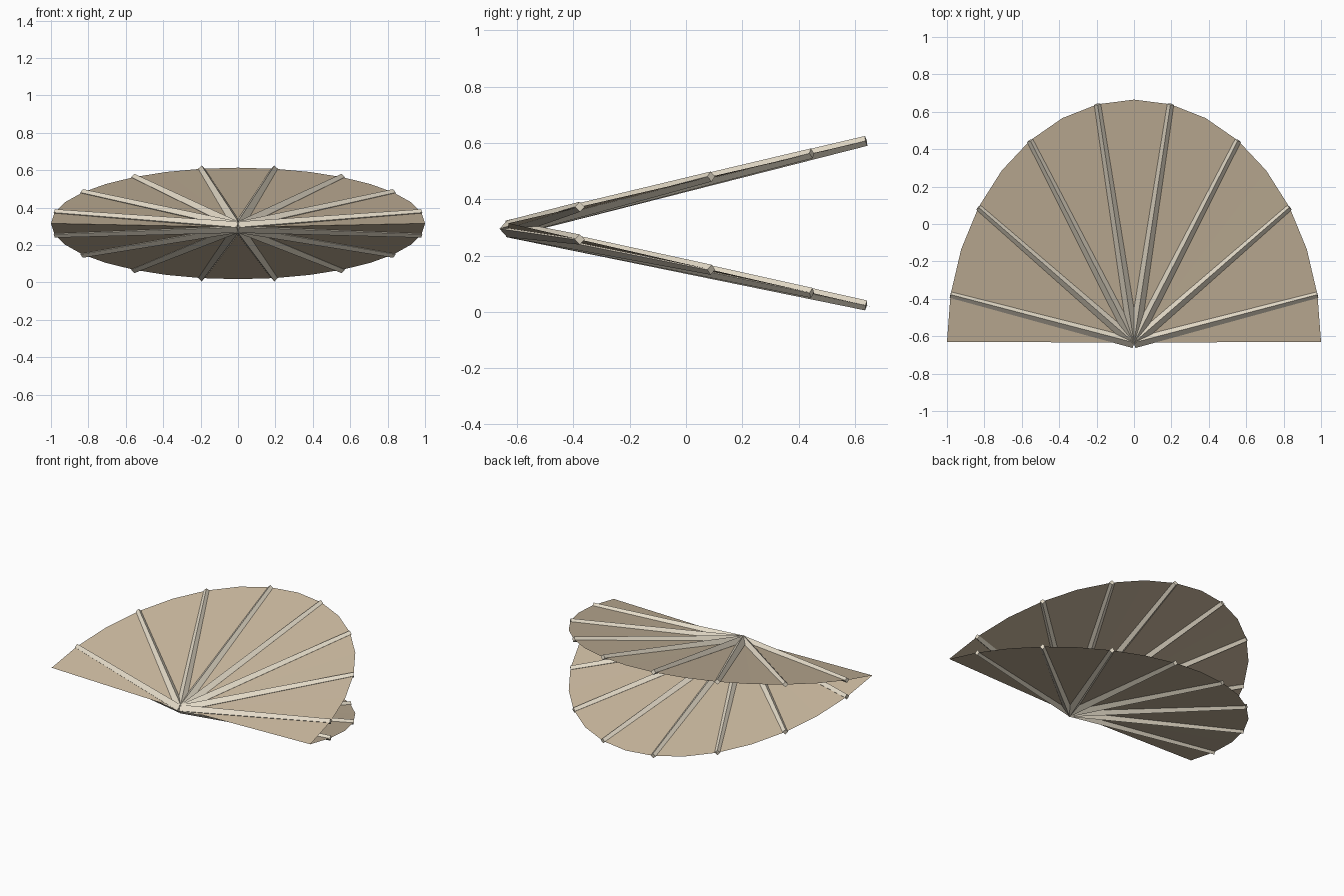
import bpy, bmesh
from math import cos, sin, pi
from mathutils import Vector, Matrix

if "Cube" in bpy.data.objects:
    bpy.data.objects.remove(bpy.data.objects["Cube"])

SEGMENTS = 16
HUB = Vector((0, -0.634, 0.295))


def material(name, color):
    m = bpy.data.materials.new(name)
    m.diffuse_color = (*color, 1)
    m.use_nodes = True
    m.node_tree.nodes["Principled BSDF"].inputs["Base Color"].default_value = m.diffuse_color
    return m


shell_mat = material("tan_shell", (0.60, 0.49, 0.35))
rib_mat = material("pale_rib", (0.78, 0.71, 0.58))


def finish(name, bm, mat):
    mesh = bpy.data.meshes.new(name)
    bm.to_mesh(mesh)
    bm.free()
    mesh.materials.append(mat)
    obj = bpy.data.objects.new(name, mesh)
    bpy.context.collection.objects.link(obj)
    return obj


def rim(i, side):
    t = pi * i / SEGMENTS
    return Vector((cos(t), -0.63 + 1.295 * sin(t), 0.315 + side * 0.298 * sin(t)))


def half_shell(label, side):
    # thin panel: triangle fan from the hinge point to the rim
    bm = bmesh.new()
    hub = bm.verts.new(HUB)
    edge = [bm.verts.new(rim(i, side)) for i in range(SEGMENTS + 1)]
    for a, b in zip(edge, edge[1:]):
        bm.faces.new((hub, a, b) if side > 0 else (hub, b, a))
    finish(label + "_shell_panel", bm, shell_mat)

    # tapered diamond-section ribs radiating from the hinge
    bm = bmesh.new()
    for i in range(1, SEGMENTS, 2):
        end = rim(i, side)
        d = end - HUB
        place = Matrix.Translation((HUB + end) / 2) @ d.to_track_quat('Z', 'Y').to_matrix().to_4x4()
        bmesh.ops.create_cone(bm, cap_ends=True, segments=4, radius1=0.03,
                              radius2=0.018, depth=d.length, matrix=place)
    finish(label + "_shell_ribs", bm, rib_mat)


half_shell("upper", 1)
half_shell("lower", -1)
